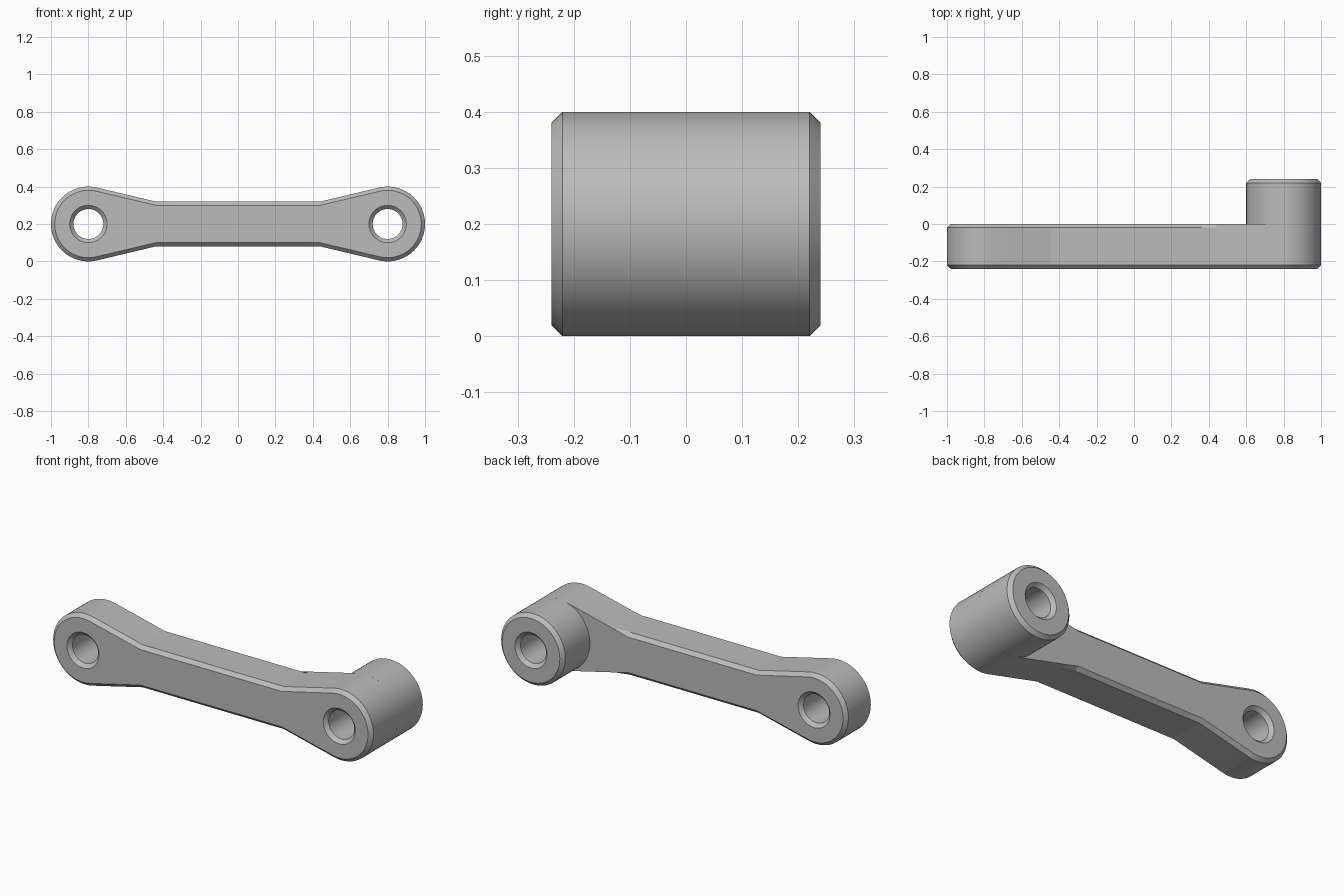
import bpy, bmesh
from math import sin, cos, radians, tau

if "Cube" in bpy.data.objects:
    bpy.data.objects.remove(bpy.data.objects["Cube"])

END_X, MID_Z, END_R, BAR_HALF = 0.8, 0.2, 0.2, 0.12
HOLE_R, BEVEL = 0.08, 0.02
FRONT, FACE, BACK = -0.24, 0.0, 0.24

steel = bpy.data.materials.new("grey metal")
steel.use_nodes = True
grey = (0.5, 0.5, 0.5, 1)
steel.diffuse_color = grey
steel.node_tree.nodes["Principled BSDF"].inputs["Base Color"].default_value = grey


def loft(name, rings, ring_shaped=False):
    """Skin matching rings of points, closing the ends or joining last to first."""
    bm = bmesh.new()
    loops = [[bm.verts.new(p) for p in ring] for ring in rings]
    pairs = list(zip(loops, loops[1:]))
    if ring_shaped:
        pairs.append((loops[-1], loops[0]))
    else:
        bm.faces.new(loops[0])
        bm.faces.new(loops[-1])
    for a, b in pairs:
        for i in range(len(a)):
            j = (i + 1) % len(a)
            bm.faces.new((a[i], a[j], b[j], b[i]))
    bmesh.ops.recalc_face_normals(bm, faces=bm.faces)
    mesh = bpy.data.meshes.new(name)
    bm.to_mesh(mesh)
    bm.free()
    obj = bpy.data.objects.new(name, mesh)
    bpy.context.collection.objects.link(obj)
    mesh.materials.append(steel)
    return obj


def lathe(name, x, profile, ring_shaped=False, steps=64):
    """Turn a (radius, y) profile about an axis along y."""
    rings = [[(x + r * cos(tau * i / steps), y, MID_Z + r * sin(tau * i / steps))
              for i in range(steps)] for r, y in profile]
    return loft(name, rings, ring_shaped)


def outline(inset, steps=36):
    """Dog-bone outline: two round eyes joined by a narrow bar."""
    r, h, sweep = END_R - inset, BAR_HALF - inset, radians(103.4)
    angles = [sweep * (2 * i / steps - 1) for i in range(steps + 1)]
    half = [(0.36, -h), (0.44, -h)]
    half += [(END_X + r * cos(a), r * sin(a)) for a in angles]
    half += [(0.44, h), (0.36, h)]
    return half + [(-x, -z) for x, z in half]


def at(y, points):
    return [(x, y, MID_Z + z) for x, z in points]


def smooth(obj):
    bpy.ops.object.select_all(action="DESELECT")
    obj.select_set(True)
    bpy.context.view_layer.objects.active = obj
    bpy.ops.object.shade_smooth_by_angle(angle=radians(12))


# Arm, whose back bevel runs out before the boss
full, small = outline(0), outline(BEVEL)
back_edge = [f if f[0] > 0.4 else s for f, s in zip(full, small)]
arm = loft("crank_arm", [at(FRONT, small), at(FRONT + BEVEL, full),
                         at(FACE - BEVEL, full), at(FACE, back_edge)])

# Countersunk holes through both eyes
wide, out = HOLE_R + BEVEL, 0.01
front_sink = [(wide + out, FRONT - out), (HOLE_R, FRONT + BEVEL)]
back_sink = [(HOLE_R, FACE - BEVEL), (wide + out, FACE + out)]
cutters = [lathe("left_hole_cutter", END_X, front_sink + [(HOLE_R, FACE + 0.1)]),
           lathe("right_hole_cutter", -END_X, front_sink + back_sink)]
for cutter in cutters:
    mod = arm.modifiers.new("hole", "BOOLEAN")
    mod.object, mod.operation, mod.solver = cutter, "DIFFERENCE", "EXACT"
    bpy.context.view_layer.objects.active = arm
    bpy.ops.object.modifier_apply(modifier=mod.name)
    bpy.data.objects.remove(cutter)
smooth(arm)

# Boss behind the left eye, with the hole continuing through it
boss = lathe("boss", END_X, [(HOLE_R, FACE), (END_R, FACE), (END_R, BACK - BEVEL),
                             (END_R - BEVEL, BACK), (wide, BACK),
                             (HOLE_R, BACK - BEVEL)], ring_shaped=True)
smooth(boss)
